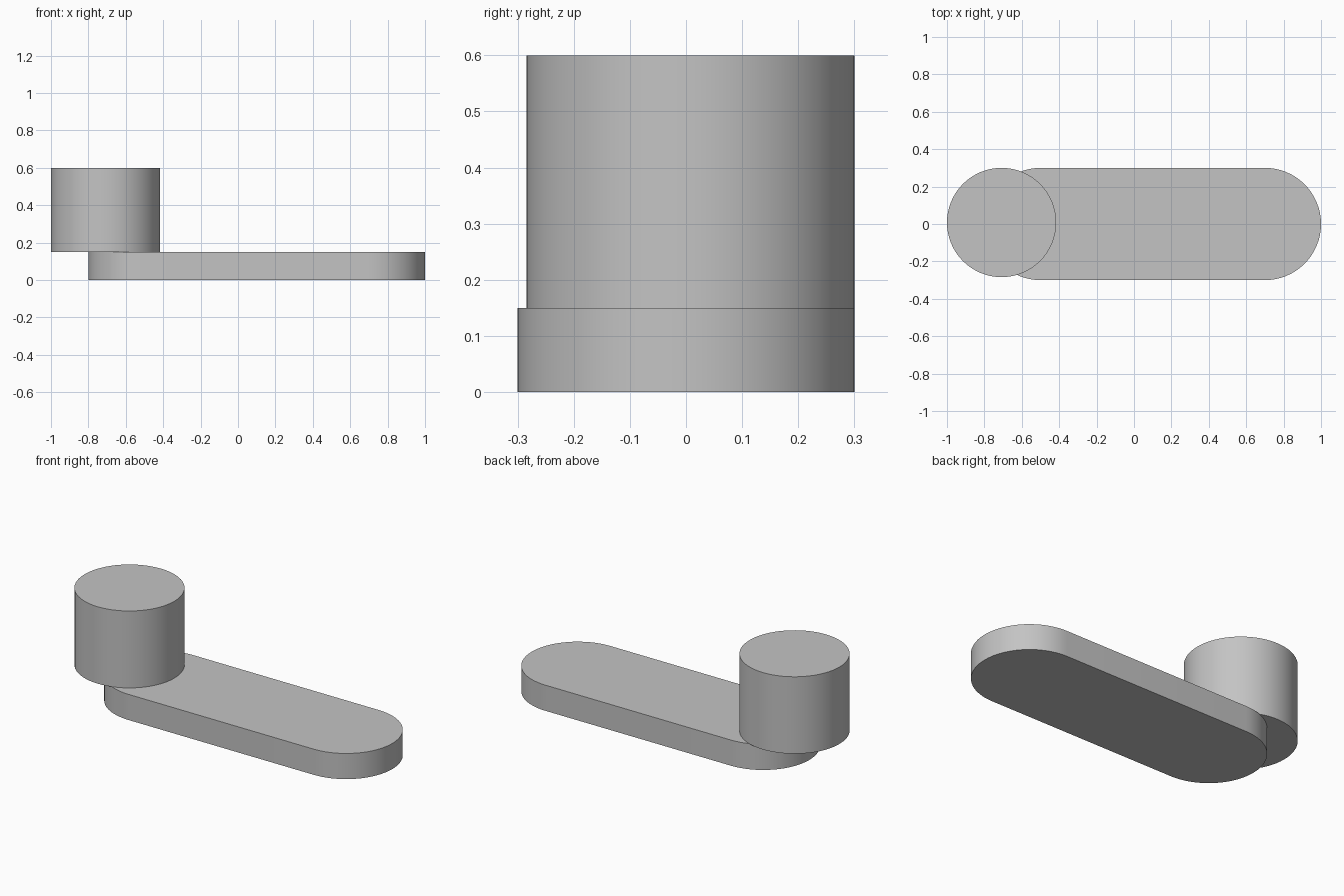
import bpy
import bmesh
from math import pi, sin, cos

cube = bpy.data.objects.get("Cube")
if cube:
    bpy.data.objects.remove(cube, do_unlink=True)

# Single plain grey
grey = bpy.data.materials.new("plain grey")
grey.use_nodes = True
colour = (0.55, 0.55, 0.55, 1)
grey.diffuse_color = colour
grey.node_tree.nodes["Principled BSDF"].inputs["Base Color"].default_value = colour


def arc(cx, cy, radius, start, sweep, steps):
    """Points along an arc, both ends included."""
    angles = [start + sweep * i / steps for i in range(steps + 1)]
    return [(cx + radius * cos(a), cy + radius * sin(a)) for a in angles]


def extrude_profile(name, outline, bottom, top):
    """Closed prism from a plan outline, smooth round the sides."""
    bm = bmesh.new()
    face = bm.faces.new([bm.verts.new((x, y, bottom)) for x, y in outline])
    result = bmesh.ops.extrude_face_region(bm, geom=[face], use_keep_orig=True)
    raised = [v for v in result["geom"] if isinstance(v, bmesh.types.BMVert)]
    bmesh.ops.translate(bm, verts=raised, vec=(0, 0, top - bottom))
    bmesh.ops.recalc_face_normals(bm, faces=bm.faces)
    mesh = bpy.data.meshes.new(name)
    bm.to_mesh(mesh)
    bm.free()
    mesh.materials.append(grey)
    obj = bpy.data.objects.new(name, mesh)
    bpy.context.collection.objects.link(obj)
    bpy.ops.object.select_all(action="DESELECT")
    obj.select_set(True)
    bpy.context.view_layer.objects.active = obj
    bpy.ops.object.shade_smooth_by_angle(angle=pi / 6)
    return obj


# Flat arm with two rounded ends
arm = arc(0.7, 0, 0.3, -pi / 2, pi, 32) + arc(-0.5, 0, 0.3, pi / 2, pi, 32)
extrude_profile("arm", arm, 0, 0.15)

# Upright knob standing on the left-hand end, slightly overhanging
knob = arc(-0.708, 0.008, 0.292, 0, 2 * pi, 64)[:-1]
extrude_profile("knob", knob, 0.15, 0.6)
